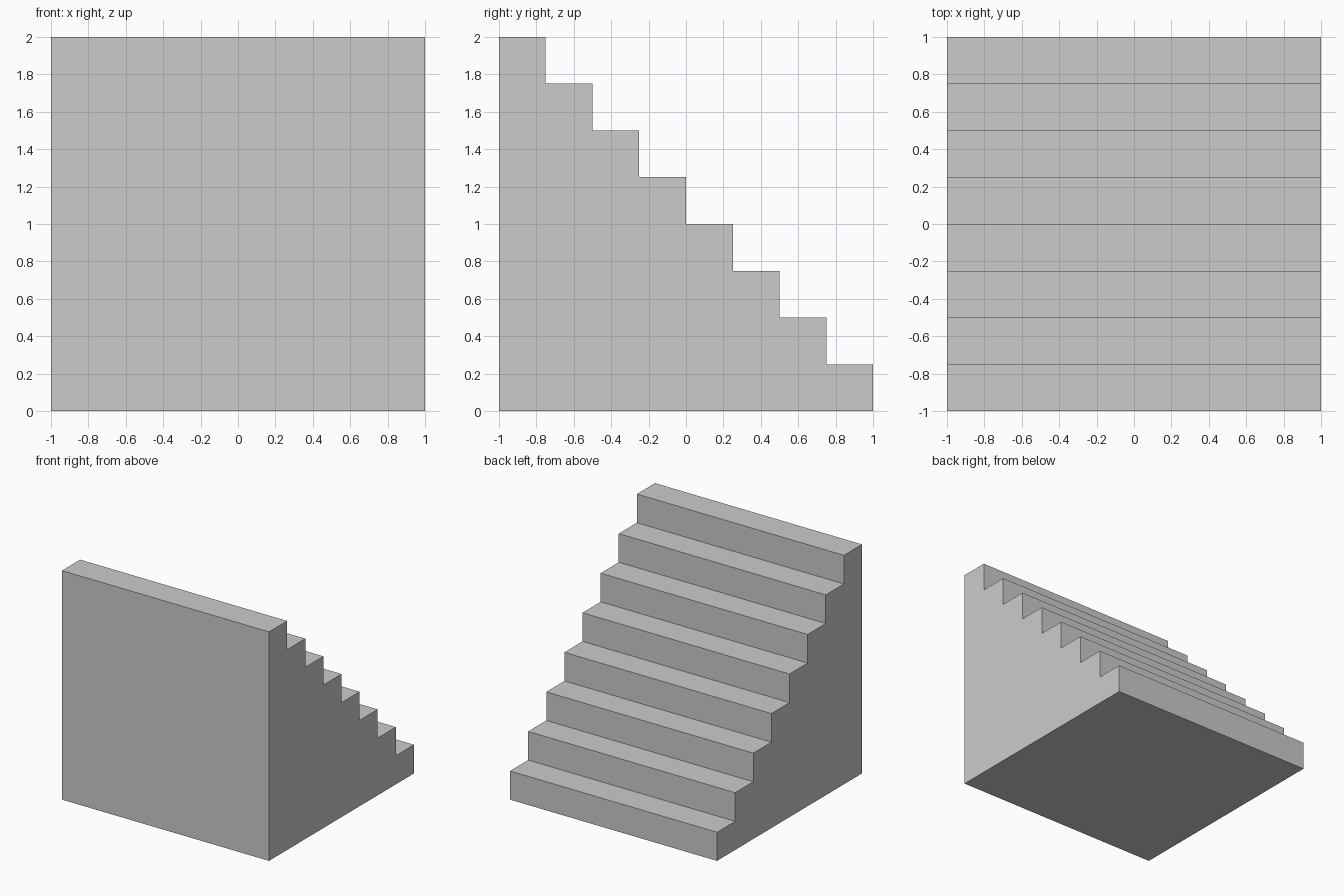
import bpy
import bmesh

if "Cube" in bpy.data.objects:
    bpy.data.objects.remove(bpy.data.objects["Cube"])

STEPS = 8
WIDTH = 2.0
TREAD = 0.25
RISE = 0.25

# Stepped side profile in (y, z), tallest step at the front
profile = [(-1.0, 0.0), (1.0, 0.0)]
for i in range(STEPS):
    y, z = 1.0 - i * TREAD, (i + 1) * RISE
    profile += [(y, z), (y - TREAD, z)]

# Extrude the profile across the width
bm = bmesh.new()
side = bm.faces.new([bm.verts.new((-WIDTH / 2, y, z)) for y, z in profile])
result = bmesh.ops.extrude_face_region(bm, geom=[side], use_keep_orig=True)
moved = [v for v in result["geom"] if isinstance(v, bmesh.types.BMVert)]
bmesh.ops.translate(bm, verts=moved, vec=(WIDTH, 0, 0))
bmesh.ops.recalc_face_normals(bm, faces=bm.faces)

# Solid staircase object
mesh = bpy.data.meshes.new("staircase")
bm.to_mesh(mesh)
bm.free()
staircase = bpy.data.objects.new("staircase", mesh)
bpy.context.collection.objects.link(staircase)
